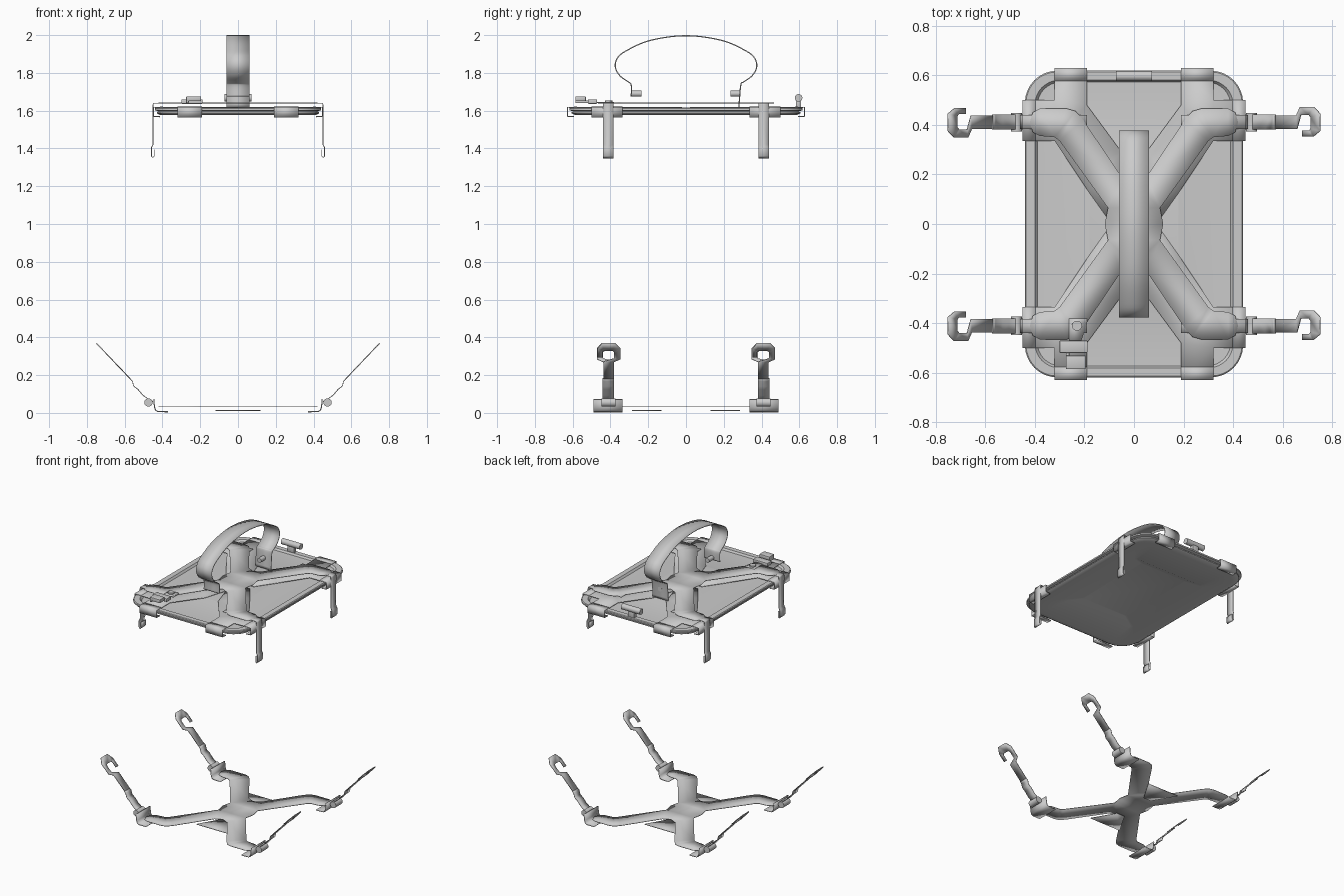
import bpy, bmesh, math
from mathutils import Vector, Matrix

if "Cube" in bpy.data.objects:
    bpy.data.objects.remove(bpy.data.objects["Cube"])

QUADS = [(1, 1), (-1, 1), (-1, -1), (1, -1)]


def finish(name, bm, thick=0, angle=35):
    me = bpy.data.meshes.new(name)
    bmesh.ops.recalc_face_normals(bm, faces=bm.faces)
    bm.to_mesh(me)
    bm.free()
    ob = bpy.data.objects.new(name, me)
    bpy.context.collection.objects.link(ob)
    if thick:
        m = ob.modifiers.new("thickness", 'SOLIDIFY')
        m.thickness, m.offset = thick, 0
    bpy.ops.object.select_all(action='DESELECT')
    ob.select_set(True)
    bpy.context.view_layer.objects.active = ob
    bpy.ops.object.shade_smooth_by_angle(angle=math.radians(angle))
    return ob


def strip(name, prof, v0, v1, axis='x', s=(1, 1), thick=0.006):
    """Sheet-metal strip: profile (u, z) swept from v0 to v1."""
    bm = bmesh.new()
    rows = []
    for v in (v0, v1):
        rows.append([bm.verts.new((u * s[0], v * s[1], z) if axis == 'x'
                                  else (v * s[0], u * s[1], z)) for u, z in prof])
    for i in range(len(prof) - 1):
        bm.faces.new((rows[0][i], rows[0][i + 1], rows[1][i + 1], rows[1][i]))
    return finish(name, bm, thick)


def plate(name, pts, z, thick, s=(1, 1)):
    """Flat sheet; z may be a number or a function of x."""
    bm = bmesh.new()
    zf = z if callable(z) else (lambda x: z)
    bm.faces.new([bm.verts.new((x * s[0], y * s[1], zf(x))) for x, y in pts])
    bmesh.ops.triangulate(bm, faces=bm.faces[:])
    return finish(name, bm, thick)


def box(name, x0, x1, y0, y1, z0, z1, bev=0.004):
    bm = bmesh.new()
    bmesh.ops.create_cube(bm, size=1)
    for v in bm.verts:
        v.co = Vector(((x0 + x1) / 2 + v.co.x * (x1 - x0),
                       (y0 + y1) / 2 + v.co.y * (y1 - y0),
                       (z0 + z1) / 2 + v.co.z * (z1 - z0)))
    bmesh.ops.bevel(bm, geom=bm.edges[:], offset=bev, segments=2, affect='EDGES', profile=0.5)
    return finish(name, bm)


def rod(name, c, r, length, axis):
    bm = bmesh.new()
    bmesh.ops.create_cone(bm, cap_ends=True, segments=24, radius1=r, radius2=r, depth=length)
    q = Vector((0, 0, 1)).rotation_difference(Vector(axis))
    bm.transform(Matrix.Translation(c) @ q.to_matrix().to_4x4())
    return finish(name, bm)


def round_rect(hx, hy, r, n=8):
    pts = []
    for k, (sx, sy) in enumerate(QUADS):
        for i in range(n + 1):
            a = math.pi / 2 * (k + i / n)
            pts.append((sx * (hx - r) + r * math.cos(a), sy * (hy - r) + r * math.sin(a)))
    return pts


def smooth_path(p, n=5):
    p = [Vector(q) for q in p]
    out = []
    for i in range(len(p) - 1):
        a, b, c, d = p[max(i - 1, 0)], p[i], p[i + 1], p[min(i + 2, len(p) - 1)]
        for k in range(n):
            t = k / n
            out.append(0.5 * (2 * b + (c - a) * t + (2 * a - 5 * b + 4 * c - d) * t * t
                              + (3 * b - a - 3 * c + d) * t ** 3))
    return [tuple(q) for q in out + [p[-1]]]


def x_brace(name, z):
    """Pressed X-shaped channel with the arm ends bent outwards."""
    q = [(0.118, 0), (0.105, 0.065), (0.30, 0.335), (0.32, 0.35), (0.38, 0.355), (0.408, 0.37),
         (0.42, 0.41), (0.408, 0.45), (0.38, 0.465), (0.27, 0.465), (0.235, 0.455),
         (0.205, 0.42), (0.05, 0.19), (0, 0.165)]
    out = []
    for sx, sy in QUADS:
        part = [(x * sx, y * sy) for x, y in q]
        out += (part if sx * sy > 0 else part[::-1])[:-1]
    bm = bmesh.new()
    f = bm.faces.new([bm.verts.new((x, y, z)) for x, y in out])
    if f.normal.z < 0 or (f.normal_update() or f.normal.z < 0):
        f.normal_flip()
    for t, d in ((0.006, 0.012), (0.008, 0.008), (0.012, 0.004)):
        bmesh.ops.inset_region(bm, faces=[f], thickness=t, depth=0, use_even_offset=True)
        for v in f.verts:
            v.co.z += d
    bmesh.ops.triangulate(bm, faces=[f])
    return finish(name, bm, 0.004, 50)


# Lid: stacked rounded-rectangle rings, double rim and raised centre
rings = [(0.18, 0.29, 0.01, 1.603), (0.27, 0.34, 0.012, 1.58), (0.39, 0.565, 0.1, 1.577),
         (0.415, 0.59, 0.12, 1.578), (0.43, 0.605, 0.13, 1.586), (0.43, 0.605, 0.13, 1.592),
         (0.42, 0.598, 0.12, 1.597), (0.44, 0.618, 0.13, 1.602), (0.44, 0.618, 0.13, 1.612),
         (0.435, 0.613, 0.125, 1.616), (0.40, 0.58, 0.1, 1.616), (0.39, 0.572, 0.095, 1.603),
         (0.27, 0.34, 0.012, 1.602), (0.18, 0.29, 0.01, 1.615)]
bm = bmesh.new()
loops = [[bm.verts.new((x, y, z)) for x, y in round_rect(hx, hy, r)] for hx, hy, r, z in rings]
n = len(loops[0])
for a, b in zip(loops, loops[1:]):
    for i in range(n):
        bm.faces.new((a[i], a[(i + 1) % n], b[(i + 1) % n], b[i]))
bm.faces.new(loops[0][::-1])
bm.faces.new(loops[-1])
finish("lid", bm, 0, 30)

x_brace("lid_brace", 1.617)
x_brace("base_brace", 0.008)

corner = [(0.03, 0.03), (0.105, 0.02), (0.19, 0.14), (0.32, 0.335), (0.44, 0.335), (0.44, 0.5),
          (0.32, 0.5), (0.32, 0.62), (0.19, 0.62), (0.19, 0.48), (0.05, 0.29), (0, 0.13)]
hook = [(0.57, -0.028), (0.657, -0.028), (0.673, 0.03), (0.705, 0.03), (0.713, 0.02),
        (0.713, -0.025), (0.707, -0.033), (0.68, -0.033), (0.68, -0.058), (0.722, -0.058),
        (0.75, -0.035), (0.75, 0.035), (0.725, 0.062), (0.67, 0.062), (0.655, 0.028), (0.57, 0.028)]

for i, s in enumerate(QUADS):
    # Lid corner plates, edge clamps and hanging straps
    plate(f"lid_corner_plate_{i}", corner, 1.617, 0.005, s)
    clamp = [(0.0, 1.618), (0.05, 1.618), (0.05, 1.57), (0.015, 1.568)]
    strip(f"side_clamp_{i}", [(u + 0.398, z) for u, z in clamp], 0.335, 0.5, 'x', s)
    strip(f"end_clamp_{i}", [(u + 0.577, z) for u, z in clamp], 0.19, 0.32, 'y', s)
    strip(f"hanging_strap_{i}", [(0.19, 1.64), (0.448, 1.64), (0.45, 1.63), (0.45, 1.42),
          (0.458, 1.405), (0.458, 1.36), (0.451, 1.35), (0.444, 1.36), (0.444, 1.395)],
          0.383, 0.44, 'x', s, 0.004)
    # Base upturned brackets, pivots and hooks
    strip(f"base_bracket_{i}", [(0.37, 0.006), (0.425, 0.007), (0.437, 0.015), (0.442, 0.03),
          (0.446, 0.072)], 0.335, 0.49, 'x', s)
    rod(f"hook_pivot_{i}", (0.474 * s[0], 0.41 * s[1], 0.055), 0.022, 0.075, (0, 1, 0))
    strip(f"hook_arm_{i}", [(0.45, 0.06), (0.478, 0.075), (0.505, 0.095), (0.53, 0.125),
          (0.552, 0.142), (0.56, 0.17), (0.572, 0.182)], 0.38, 0.442, 'x', s, 0.004)
    pts = [(x, v * s[0] * s[1] + 0.41) for x, v in hook]
    plate(f"hook_{i}", pts, lambda x: 0.18 + (x - 0.57) * 1.05, 0.005, s)

# Web plates between the base arms
for k in (1, -1):
    plate("base_web", [(-0.03, 0.13), (0.03, 0.13), (0.12, 0.285), (-0.12, 0.285)], 0.012, 0.005, (1, k))

# Carry handle and its two screws
half = [(-0.29, 1.735), (-0.305, 1.752), (-0.35, 1.785), (-0.374, 1.83), (-0.365, 1.875),
        (-0.32, 1.915), (-0.19, 1.972)]
path = smooth_path([(-0.29, 1.675)] + half + [(0, 1.997)]
                   + [(-y, z) for y, z in half[::-1]] + [(0.28, 1.62)])
strip("carry_handle", path, -0.06, 0.06, 'y', (1, 1), 0.006)
for k in (-1, 1):
    rod("handle_screw", (0, 0.262 * k, 1.69), 0.016, 0.055, (0, 1, 0))

# T-shaped knob at the back
rod("back_knob_bar", (0, 0.596, 1.668), 0.02, 0.145, (1, 0, 0))
box("back_knob_stem", -0.025, 0.025, 0.582, 0.61, 1.612, 1.66)

# Latch at the front left corner
rod("latch_pivot", (-0.23, -0.41, 1.645), 0.02, 0.02, (0, 0, 1))
plate("latch_lever", [(-0.262, -0.38), (-0.19, -0.38), (-0.19, -0.40), (-0.215, -0.48),
                      (-0.262, -0.48)], 1.643, 0.006)
box("latch_block", -0.30, -0.187, -0.52, -0.47, 1.636, 1.66)
box("latch_stem", -0.275, -0.26, -0.585, -0.51, 1.64, 1.655)
box("latch_tip", -0.275, -0.195, -0.585, -0.53, 1.65, 1.675)
